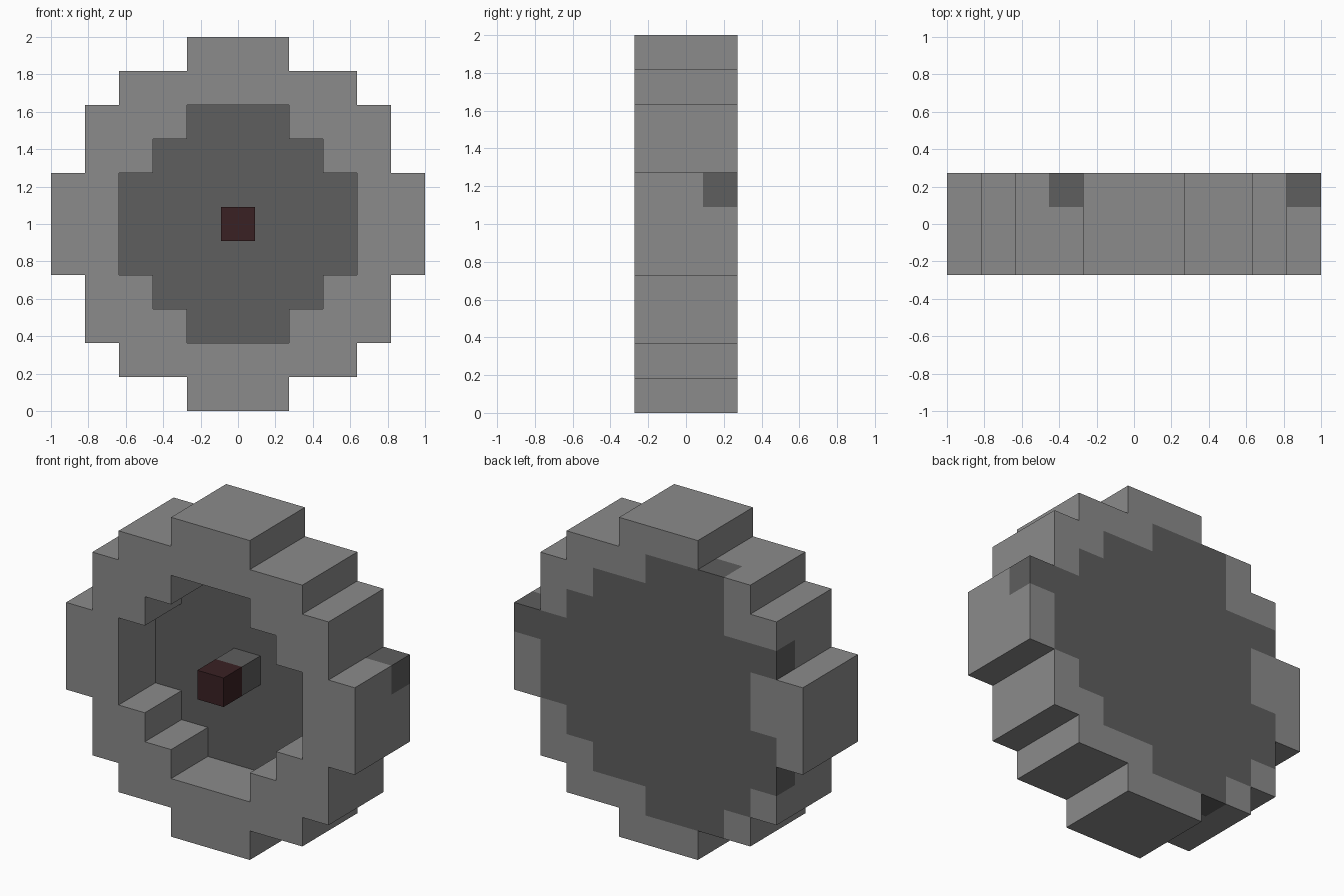
import bpy
import bmesh
from mathutils import Vector

if "Cube" in bpy.data.objects:
    bpy.data.objects.remove(bpy.data.objects["Cube"], do_unlink=True)

CELL = 2 / 11          # the wheel is 11 blocks across and 3 deep


def material(name, colour):
    mat = bpy.data.materials.new(name)
    mat.use_nodes = True
    mat.diffuse_color = (*colour, 1)
    bsdf = mat.node_tree.nodes["Principled BSDF"]
    bsdf.inputs["Base Color"].default_value = (*colour, 1)
    bsdf.inputs["Roughness"].default_value = 0.8
    return mat


light_grey = material("light grey", (0.258, 0.258, 0.258))
dark_grey = material("dark grey", (0.112, 0.112, 0.112))
dark_red = material("dark red", (0.042, 0.015, 0.017))

# Half widths of the stepped outline and of the recess, by row from the middle
OUTER = [5, 5, 4, 4, 3, 1]
RECESS = [3, 3, 2, 1, -1, -1]

# Dark back plate: lowest and highest row of each column
PLATE = {5: (1, 1), 4: (-1, 1), 3: (-2, 2), 2: (-3, 3), 1: (-3, 3),
         0: (-4, 4), -1: (-4, 4), -2: (-4, 4), -3: (-3, 2), -4: (-2, 2)}
PLATE_GAPS = {(-4, 0), (-4, 1)}


def in_plate(x, z):
    low, high = PLATE.get(x, (1, 0))
    return low <= z <= high and (x, z) not in PLATE_GAPS


# Assign every block to a part
blocks = {}
for z in range(-5, 6):
    half = OUTER[abs(z)]
    for x in range(-half, half + 1):
        blocks[x, 1, z] = "back_plate" if in_plate(x, z) else "rim"
        if abs(x) > RECESS[abs(z)]:
            blocks[x, 0, z] = blocks[x, -1, z] = "rim"
blocks[0, 0, 0] = "hub_stem"
blocks[0, -1, 0] = "hub_cap"


def build_part(name, mat):
    """Make one part from the exposed sides of its blocks."""
    bm = bmesh.new()
    for cell, part in blocks.items():
        if part != name:
            continue
        for axis in range(3):
            for sign in (-1, 1):
                normal = Vector((0, 0, 0))
                normal[axis] = sign
                centre = Vector(cell)
                if tuple(int(c) for c in centre + normal) in blocks:
                    continue
                side = Vector((0, 0, 0))
                side[(axis + 1) % 3] = 1
                up = normal.cross(side)
                middle = centre + normal / 2
                corners = [middle + (side * a + up * b) / 2
                           for a, b in ((-1, -1), (1, -1), (1, 1), (-1, 1))]
                bm.faces.new([bm.verts.new(c * CELL + Vector((0, 0, 1)))
                              for c in corners])
    bmesh.ops.remove_doubles(bm, verts=bm.verts, dist=CELL / 100)
    mesh = bpy.data.meshes.new(name)
    bm.to_mesh(mesh)
    bm.free()
    mesh.materials.append(mat)
    obj = bpy.data.objects.new(name, mesh)
    bpy.context.collection.objects.link(obj)


build_part("rim", light_grey)
build_part("back_plate", dark_grey)
build_part("hub_stem", dark_grey)
build_part("hub_cap", dark_red)
